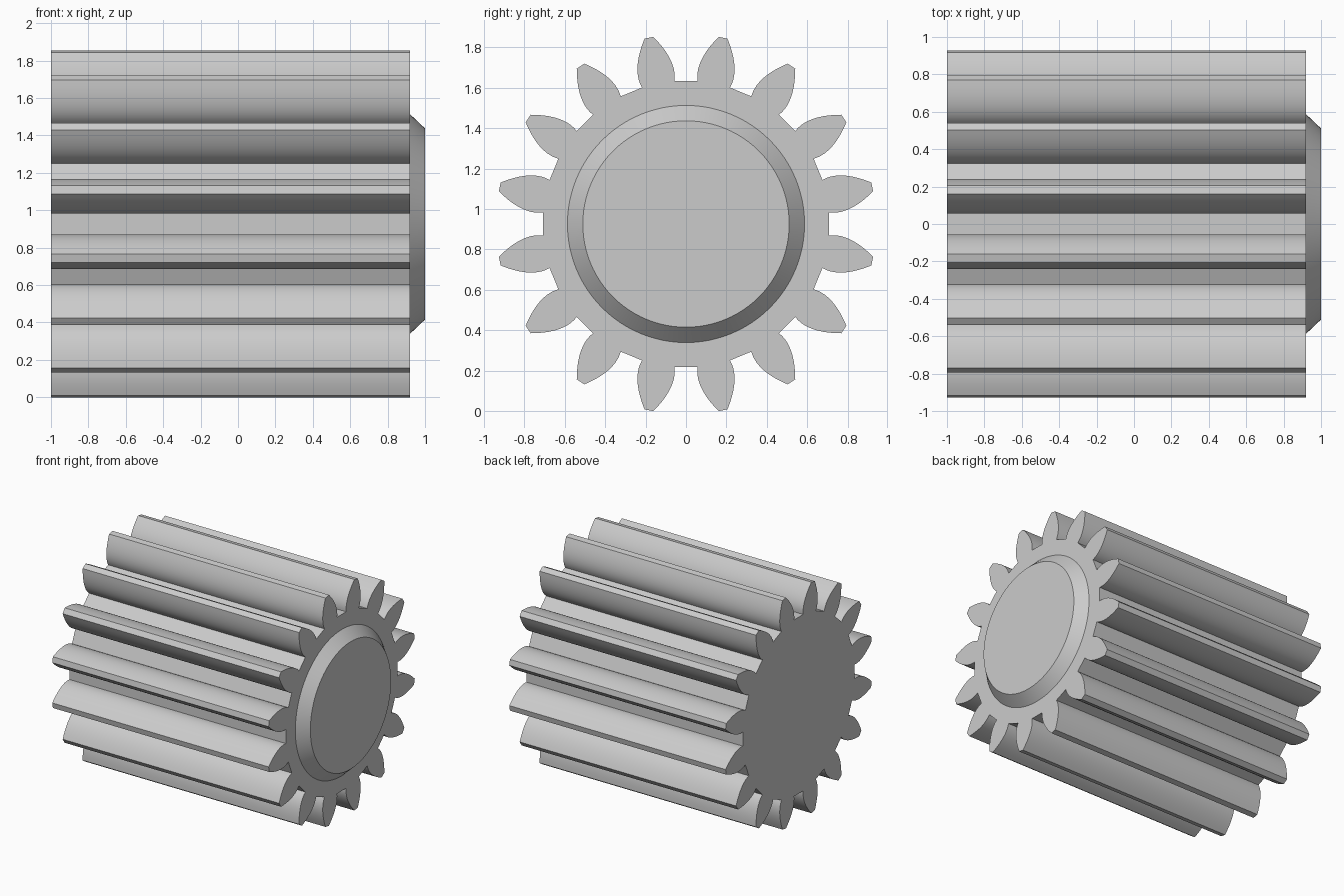
import bpy
import bmesh
from math import sin, cos, radians, tau
from mathutils import Matrix, Vector

cube = bpy.data.objects.get("Cube")
if cube:
    bpy.data.objects.remove(cube, do_unlink=True)

TEETH = 16
CENTRE_Z = 0.926
GEAR_BACK, GEAR_FRONT, COLLAR_END = -1.0, 0.92, 1.0

steel = bpy.data.materials.new("plain grey")
steel.use_nodes = True
steel.diffuse_color = (0.6, 0.6, 0.6, 1)
steel.node_tree.nodes["Principled BSDF"].inputs["Base Color"].default_value = (0.6, 0.6, 0.6, 1)


def finish(name, bm):
    """Turn a bmesh into a smooth object with sharp edges kept."""
    bmesh.ops.recalc_face_normals(bm, faces=bm.faces[:])
    mesh = bpy.data.meshes.new(name)
    bm.to_mesh(mesh)
    bm.free()
    mesh.materials.append(steel)
    obj = bpy.data.objects.new(name, mesh)
    obj.location.z = CENTRE_Z
    bpy.context.collection.objects.link(obj)
    bpy.ops.object.select_all(action="DESELECT")
    obj.select_set(True)
    bpy.context.view_layer.objects.active = obj
    bpy.ops.object.shade_smooth_by_angle(angle=radians(30))
    return obj


def flank(steps=10):
    """Curved tooth side from root to tip as (radius, half width)."""
    root, bulge, tip = Vector((0.705, 0.082)), Vector((0.80, 0.115)), Vector((0.94, 0.0225))
    for i in range(steps + 1):
        t = i / steps
        yield root * (1 - t) ** 2 + bulge * 2 * t * (1 - t) + tip * t * t


# Toothed body: one tooth outline repeated round the axis, then extruded
side = list(flank())
tooth = [(r, -w) for r, w in side] + [(r, w) for r, w in reversed(side)]
bm = bmesh.new()
outline = []
for k in range(TEETH):
    a = tau * (k + 0.5) / TEETH
    for r, w in tooth:
        y = r * sin(a) + w * cos(a)
        z = r * cos(a) - w * sin(a)
        outline.append(bm.verts.new((GEAR_BACK, y, z)))
end = bm.faces.new(outline)
grown = bmesh.ops.extrude_face_region(bm, geom=[end], use_keep_orig=True)
moved = [v for v in grown["geom"] if isinstance(v, bmesh.types.BMVert)]
bmesh.ops.translate(bm, verts=moved, vec=(GEAR_FRONT - GEAR_BACK, 0, 0))
finish("toothed_body", bm)

# Chamfered collar on the right end, open where it meets the body
bm = bmesh.new()
middle = Matrix.Translation(((GEAR_FRONT + COLLAR_END) / 2, 0, 0))
bmesh.ops.create_cone(bm, cap_ends=True, segments=96, radius1=0.587, radius2=0.511,
                      depth=COLLAR_END - GEAR_FRONT,
                      matrix=middle @ Matrix.Rotation(radians(90), 4, "Y"))
hidden = [f for f in bm.faces if f.calc_center_median().x < GEAR_FRONT + 0.01]
bmesh.ops.delete(bm, geom=hidden, context="FACES_ONLY")
collar = finish("collar", bm)
# Keep the open shell facing outwards
if collar.data.polygons[-1].normal.x < 0:
    collar.data.flip_normals()
